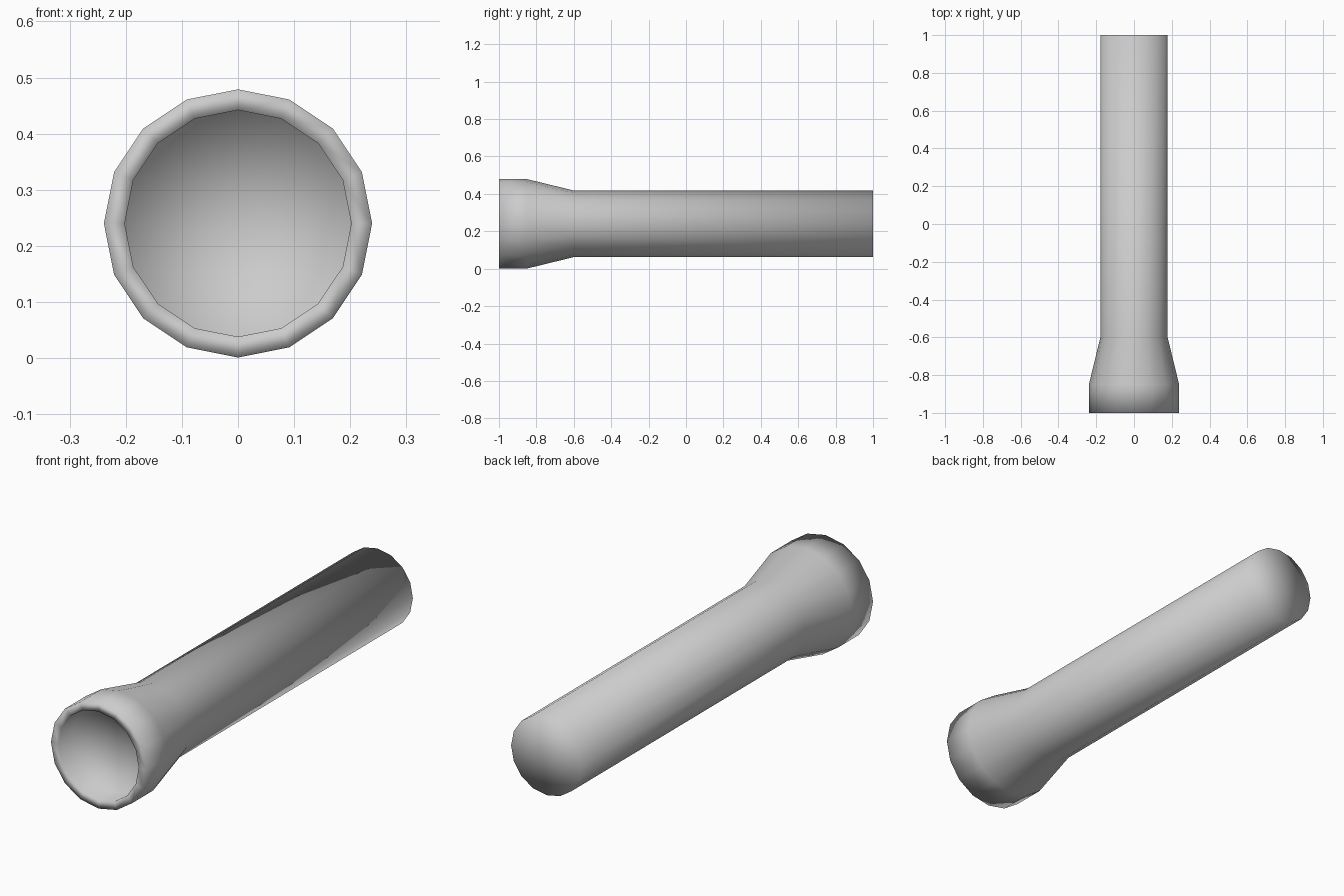
import bpy, bmesh
from math import sin, cos, pi

if "Cube" in bpy.data.objects:
    bpy.data.objects.remove(bpy.data.objects["Cube"])

SIDES = 16
AXIS_Z = 0.24


def lathe(name, profile):
    """Revolve (y, radius) points around the long axis; zero radius closes to a tip."""
    bm = bmesh.new()
    rings = []
    for y, r in profile:
        if r == 0:
            rings.append([bm.verts.new((0, y, AXIS_Z))] * SIDES)
        else:
            rings.append([bm.verts.new((r * sin(2 * pi * i / SIDES), y,
                                        AXIS_Z + r * cos(2 * pi * i / SIDES)))
                          for i in range(SIDES)])
    for a, b in zip(rings, rings[1:]):
        for i in range(SIDES):
            j = (i + 1) % SIDES
            corners = list(dict.fromkeys((a[i], a[j], b[j], b[i])))
            bm.faces.new(corners)
    bmesh.ops.recalc_face_normals(bm, faces=bm.faces[:])
    for f in bm.faces:
        f.smooth = True
    mesh = bpy.data.meshes.new(name)
    bm.to_mesh(mesh)
    bm.free()
    obj = bpy.data.objects.new(name, mesh)
    bpy.context.collection.objects.link(obj)
    return obj


# Torch casing: recessed lens, rim, flared head, handle and flat end cap
lathe("torch_casing", [
    (-0.90, 0),
    (-0.90, 0.202),
    (-1.00, 0.202),
    (-1.00, 0.239),
    (-0.85, 0.239),
    (-0.60, 0.178),
    (1.00, 0.178),
    (1.00, 0),
])
